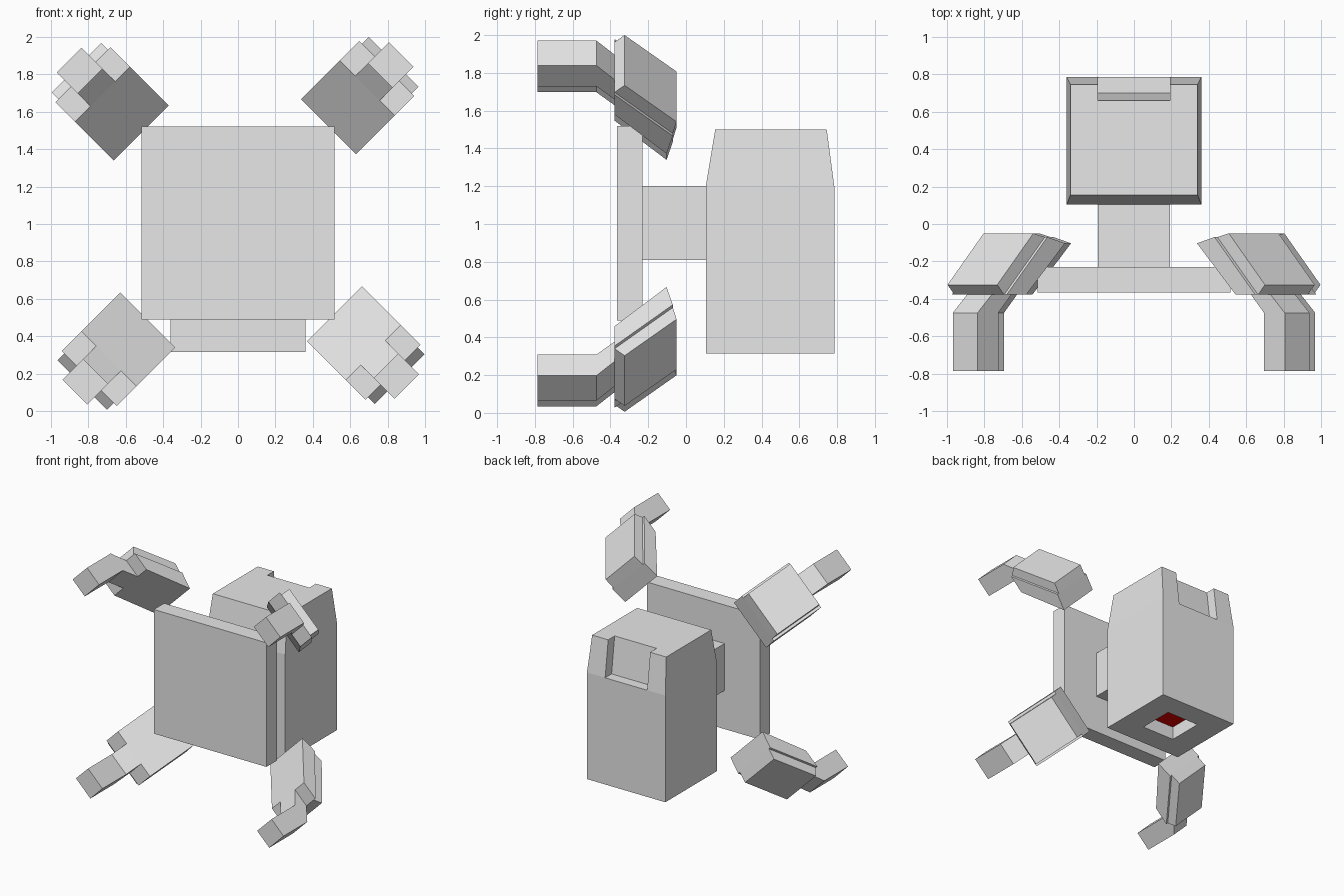
import bpy, bmesh, math
from mathutils import Vector

cube = bpy.data.objects.get("Cube")
if cube:
    bpy.data.objects.remove(cube, do_unlink=True)


def make_material(name, color):
    m = bpy.data.materials.new(name)
    m.use_nodes = True
    m.diffuse_color = color
    m.node_tree.nodes["Principled BSDF"].inputs["Base Color"].default_value = color
    return m


GREY = make_material("light_grey", (0.8, 0.8, 0.8, 1))
RED = make_material("red", (0.8, 0.0, 0.0, 1))


def loft(name, rings):
    """Solid through matching rings of points, capped at both ends."""
    bm = bmesh.new()
    vs = [[bm.verts.new(p) for p in ring] for ring in rings]
    n = len(rings[0])
    for a, b in zip(vs, vs[1:]):
        for i in range(n):
            j = (i + 1) % n
            bm.faces.new((a[i], a[j], b[j], b[i]))
    bm.faces.new(vs[0])
    bm.faces.new(vs[-1])
    bmesh.ops.recalc_face_normals(bm, faces=bm.faces)
    me = bpy.data.meshes.new(name)
    bm.to_mesh(me)
    bm.free()
    me.materials.append(GREY)
    ob = bpy.data.objects.new(name, me)
    bpy.context.collection.objects.link(ob)
    return ob


def rect(x0, x1, y0, y1, z):
    return [(x0, y0, z), (x1, y0, z), (x1, y1, z), (x0, y1, z)]


def box(name, x0, x1, y0, y1, z0, z1):
    return loft(name, [rect(x0, x1, y0, y1, z0), rect(x0, x1, y0, y1, z1)])


def cut(target, cutter):
    cutter.hide_render = True
    mod = target.modifiers.new("cut", 'BOOLEAN')
    mod.operation = 'DIFFERENCE'
    mod.solver = 'EXACT'
    mod.object = cutter
    bpy.context.view_layer.objects.active = target
    bpy.ops.object.modifier_apply(modifier=mod.name)
    bpy.data.objects.remove(cutter, do_unlink=True)


# Front panel and the neck joining it to the pack
box("front_panel", -0.517, 0.517, -0.365, -0.23, 0.49, 1.52)
box("connector", -0.193, 0.193, -0.23, 0.105, 0.81, 1.2)

# Rear pack with a tapered top
pack = loft("rear_pack", [
    rect(-0.36, 0.36, 0.105, 0.785, 0.315),
    rect(-0.36, 0.36, 0.105, 0.785, 1.2),
    rect(-0.34, 0.34, 0.155, 0.745, 1.5),
])

# Notch in the upper back edge
notch_profile = [(0.70, 1.2), (0.9, 1.2), (0.9, 1.575), (0.65, 1.575)]
cut(pack, loft("notch_cutter", [[(x, y, z) for y, z in notch_profile] for x in (-0.193, 0.193)]))

# Square socket in the underside with a red end face
cut(pack, box("socket_cutter", -0.15, 0.15, 0.295, 0.595, 0.2, 0.425))
pack.data.materials.append(RED)
for f in pack.data.polygons:
    if f.normal.z < -0.9 and f.center.z > 0.38:
        f.material_index = 1

# Limb profiles: (distance out from the centre, y), each with its side range
LIMB_PARTS = {
    "pad": ([(0.707, -0.103), (1.0, -0.378), (1.148, -0.378), (0.84, -0.07)], -0.185, 0.231),
    "backing": ([(0.84, -0.07), (1.148, -0.378), (1.2, -0.325), (0.927, -0.05)], -0.166, 0.21),
    "finger": ([(1.0, -0.378), (1.098, -0.475), (1.098, -0.785), (1.255, -0.785),
                (1.255, -0.475), (1.148, -0.378)], -0.072, 0.115),
}

# Four limbs, turned in quarter steps about the y axis
for k, limb in enumerate(("upper_left", "upper_right", "lower_right", "lower_left")):
    a = math.radians(45 + 90 * k)
    out = Vector((math.cos(a), 0, math.sin(a)))
    side = Vector((-math.sin(a), 0, math.cos(a)))
    for part, (profile, t0, t1) in LIMB_PARTS.items():
        rings = [[out * e + side * t + Vector((0, y, 1.003)) for e, y in profile] for t in (t0, t1)]
        loft(f"{limb}_{part}", rings)
